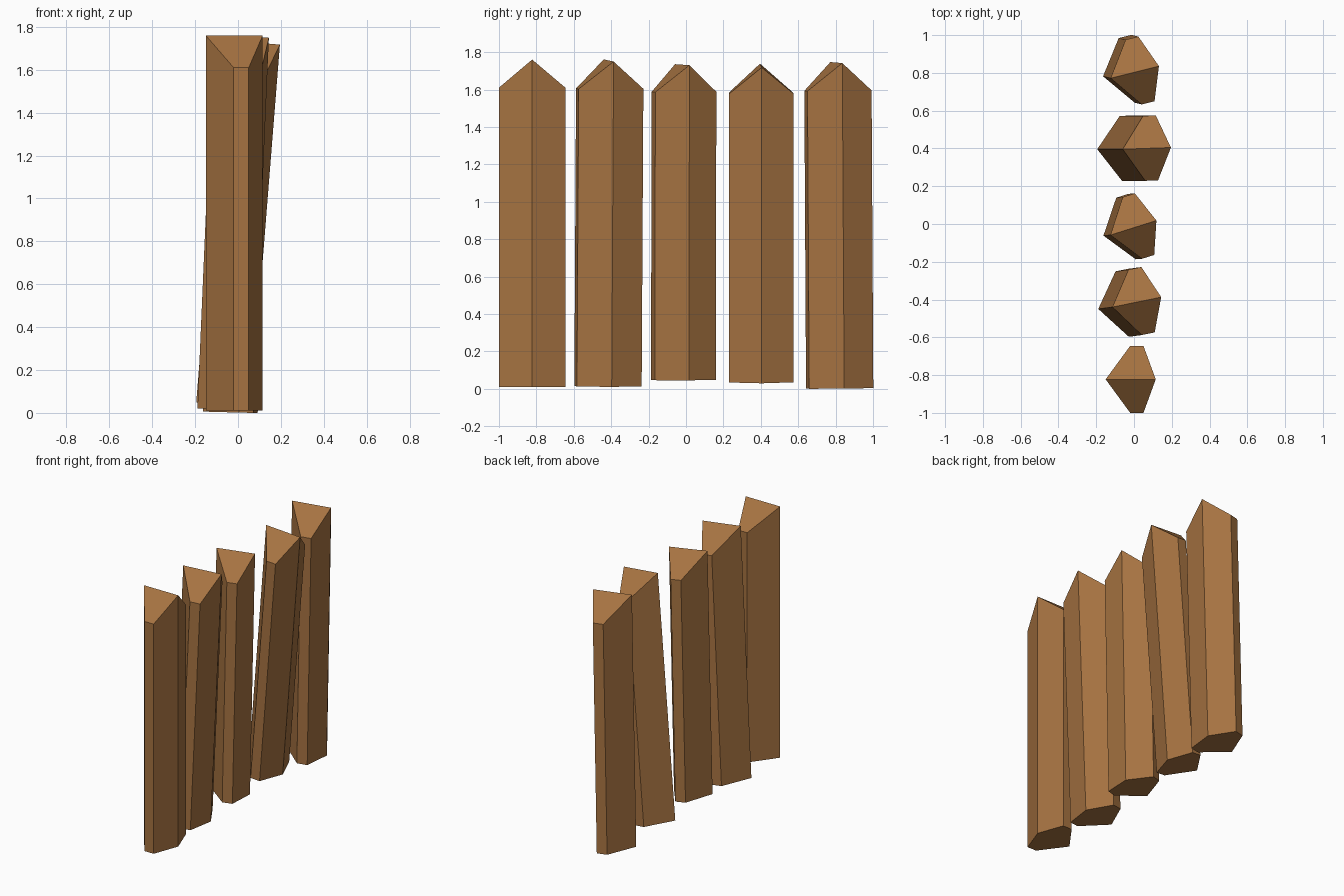
import bpy, bmesh
from mathutils import Matrix, Vector

if "Cube" in bpy.data.objects:
    bpy.data.objects.remove(bpy.data.objects["Cube"])

wood = bpy.data.materials.new("brown wood")
wood.diffuse_color = (0.38, 0.17, 0.053, 1)
wood.use_nodes = True
wood.node_tree.nodes["Principled BSDF"].inputs["Base Color"].default_value = wood.diffuse_color

# Hexagonal stake section; the two end points carry the roof-like ridge
SECTION = [(-0.15, 0), (-0.02, -0.1775), (0.05, -0.1775),
           (0.115, 0), (0.05, 0.1775), (-0.02, 0.1775)]
SHOULDER, RIDGE = 1.60, 1.75


def stake(name, base, turn, lean, size):
    bm = bmesh.new()
    bottom = [bm.verts.new((x, y, 0)) for x, y in SECTION]
    top = [bm.verts.new((x, y, SHOULDER if y else RIDGE)) for x, y in SECTION]
    bm.faces.new(bottom[::-1])
    for i in range(6):
        j = (i + 1) % 6
        bm.faces.new((bottom[i], bottom[j], top[j], top[i]))
    # two sloped faces meeting at the ridge
    bm.faces.new(top[0:4])
    bm.faces.new((top[3], top[4], top[5], top[0]))
    bmesh.ops.recalc_face_normals(bm, faces=bm.faces)
    mesh = bpy.data.meshes.new(name)
    bm.to_mesh(mesh)
    bm.free()
    mesh.materials.append(wood)
    obj = bpy.data.objects.new(name, mesh)
    bpy.context.collection.objects.link(obj)
    # turn about its own axis, then lean the top sideways
    axis = Vector((lean[0], lean[1], RIDGE * size))
    tilt = Vector((0, 0, 1)).rotation_difference(axis).to_matrix().to_4x4()
    obj.matrix_world = (Matrix.Translation(base) @ tilt
                        @ Matrix.Rotation(turn * 0.0174533, 4, 'Z')
                        @ Matrix.Scale(size, 4))


# base position, turn in degrees, sideways shift of the top, size
STAKES = [
    ((0, -0.8225, 0.01), 0, (0, 0), 1.0),
    ((-0.043, -0.42, 0.015), 11.5, (0.075, 0.01), 0.995),
    ((-0.024, -0.018, 0.0475), 17.5, (0.037, 0.003), 0.963),
    ((-0.05, 0.401, 0.038), 2, (0.135, 0.0), 0.968),
    ((-0.019, 0.818, 0.003), 14, (0.04, -0.01), 0.995),
]
for n, args in enumerate(STAKES, 1):
    stake(f"stake_{n}", *args)
